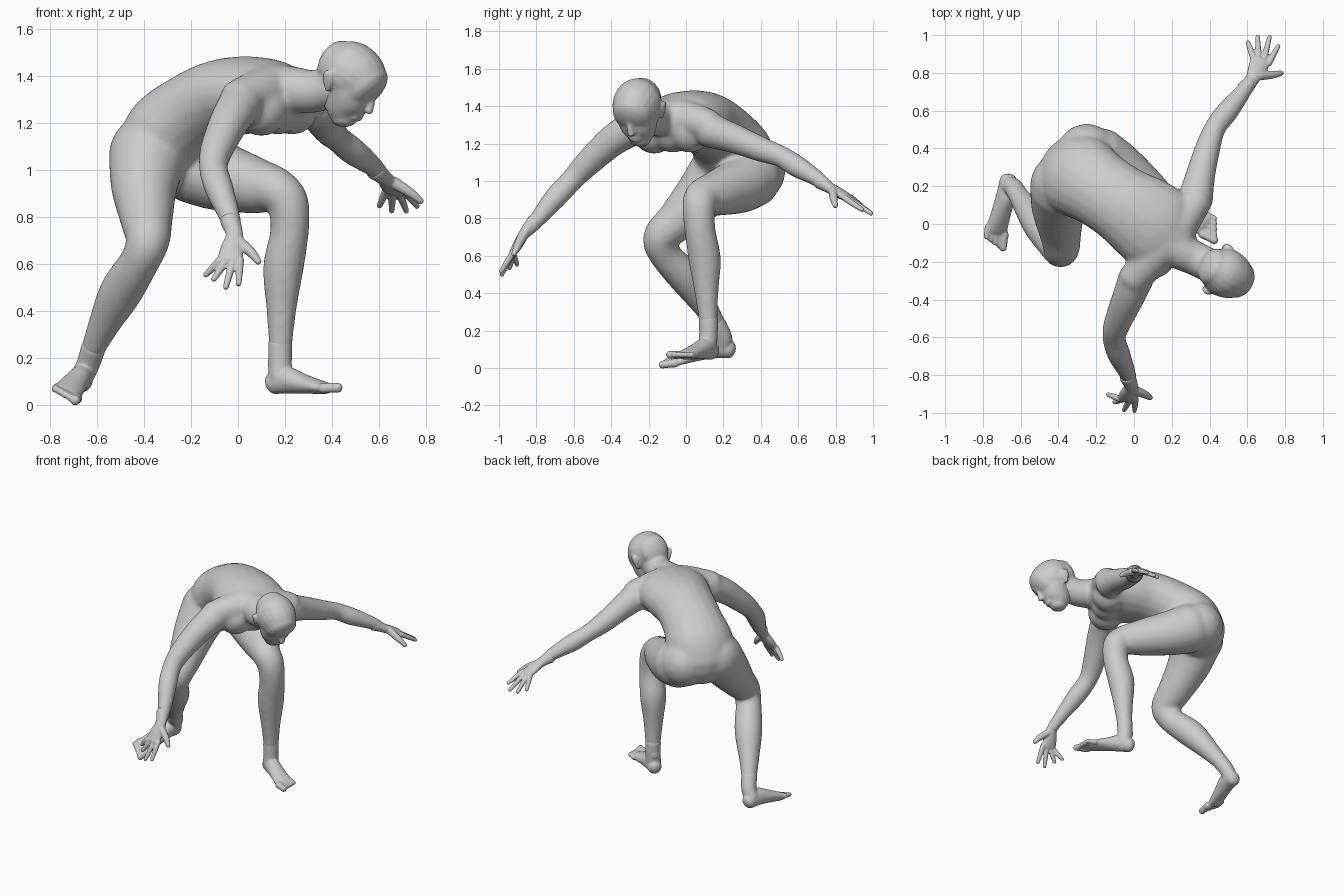
import bpy, bmesh, math
from mathutils import Vector as V

LAT = V((0.6, 0.8, 0))          # torso direction towards the left side


def tube(bm, pts, ref=LAT, cap=0.8, steps=5, n=20):
    """Smooth closed tube through (x, y, z, half_width[, half_depth]) sections."""
    P = [tuple(p) + (p[3],) if len(p) == 4 else tuple(p) for p in pts]
    ext = [P[0]] + P + [P[-1]]
    S = []
    for i in range(len(P) - 1):
        a, b, c, d = ext[i:i + 4]
        for k in range(steps):
            t = k / steps
            S.append([0.5 * (2 * q + (r - p) * t + (2 * p - 5 * q + 4 * r - s) * t * t
                             + (3 * q - p - 3 * r + s) * t ** 3) for p, q, r, s in zip(a, b, c, d)])
    S.append(list(P[-1]))
    C = [V(s[:3]) for s in S]
    T = [(C[min(i + 1, len(C) - 1)] - C[max(i - 1, 0)]).normalized() for i in range(len(C))]
    rings = []
    angs = [80, 60, 40, 20]
    for i, (s, c, t) in enumerate(zip(S, C, T)):
        ring = [(c, 1)]
        depth = cap * min(s[3], s[4])
        caps = [(math.sin(math.radians(g)) * depth, math.cos(math.radians(g))) for g in angs]
        if i == 0:
            ring = [(c - t * o, k) for o, k in caps] + ring
        if i == len(S) - 1:
            ring = ring + [(c + t * o, k) for o, k in reversed(caps)]
        side = (V(ref) - t * t.dot(V(ref))).normalized()
        up = t.cross(side)
        for cc, k in ring:
            rings.append([bm.verts.new(cc + side * (s[3] * k * math.cos(2 * math.pi * j / n))
                                       + up * (s[4] * k * math.sin(2 * math.pi * j / n))) for j in range(n)])
    faces = [bm.faces.new(rings[0]), bm.faces.new(rings[-1])]
    for r, q in zip(rings, rings[1:]):
        faces += [bm.faces.new((r[j], r[(j + 1) % n], q[(j + 1) % n], q[j])) for j in range(n)]
    bmesh.ops.recalc_face_normals(bm, faces=faces)


def ball(bm, c, r):
    """Sphere used as a soft muscle mass."""
    res = bmesh.ops.create_uvsphere(bm, u_segments=20, v_segments=12, radius=r)
    bmesh.ops.translate(bm, verts=res['verts'], vec=c)


def finish(bm, name, voxel, smooth):
    """Fuse the overlapping volumes into one smooth skin."""
    me = bpy.data.meshes.new(name)
    bm.to_mesh(me)
    bm.free()
    ob = bpy.data.objects.new(name, me)
    bpy.context.collection.objects.link(ob)
    m = ob.modifiers.new("fuse", 'REMESH')
    m.mode = 'VOXEL'
    m.voxel_size = voxel
    m.use_smooth_shade = True
    s = ob.modifiers.new("soften", 'SMOOTH')
    s.factor = 0.5
    s.iterations = smooth


# Torso, neck and limbs
bm = bmesh.new()
tube(bm, [(-.35, .30, 1.04, .20, .16), (-.29, .255, 1.155, .225, .185), (-.19, .19, 1.245, .205, .172),
          (-.07, .11, 1.305, .205, .168), (.05, .03, 1.32, .23, .165), (.16, -.05, 1.325, .225, .145),
          (.25, -.11, 1.335, .13, .1)], cap=.5)
tube(bm, [(.12, -.06, 1.34, .12), (.25, -.145, 1.34, .1), (.32, -.18, 1.335, .092), (.42, -.23, 1.36, .09)])
tube(bm, [(0, -.29, 1.30, .085), (.17, -.09, 1.345, .11), (.33, .12, 1.30, .085)], (1, 0, 0))
for c, r in [((-.25, .37, 1.05), .162), ((-.385, .21, 1.07), .165), ((-.318, .29, 1.065), .172),  # buttocks
             ((.23, .02, 1.265), .115), ((.1, -.17, 1.265), .12), ((.17, -.07, 1.26), .11)]:      # chest
    ball(bm, c, r)
# left leg, right leg
tube(bm, [(-.19, .35, 1.02, .165), (-.08, .28, .975, .15), (.07, .165, .935, .122), (.16, .09, .915, .098),
          (.212, .07, .86, .09), (.22, .075, .74, .083), (.193, .1, .58, .087), (.185, .11, .4, .064),
          (.18, .12, .24, .05), (.17, .125, .17, .048)], (.5, .86, 0))
tube(bm, [(-.385, .19, 1.06, .168), (-.4, .085, .93, .143), (-.39, -.045, .79, .113), (-.385, -.135, .70, .095),
          (-.42, -.115, .61, .085), (-.5, 0, .48, .092), (-.572, .095, .34, .068), (-.625, .17, .22, .05),
          (-.645, .2, .16, .048)], (.9, -.4, 0))
# right arm, left arm
tube(bm, [(.01, -.29, 1.28, .095), (-.035, -.4, 1.21, .085), (-.09, -.53, 1.09, .072), (-.105, -.605, 1.01, .062),
          (-.08, -.69, .92, .062), (-.035, -.79, .80, .046), (-.015, -.86, .72, .034)], (1, 0, 0))
tube(bm, [(.325, .13, 1.27, .095), (.35, .25, 1.23, .08), (.39, .4, 1.17, .068), (.43, .51, 1.13, .058),
          (.49, .59, 1.08, .06), (.57, .69, 1.02, .046), (.625, .765, .965, .034)], (1, 0, 0))
finish(bm, "body", .0115, 16)

# Head, built in its own left/forward/up axes
bm = bmesh.new()
HC, L = V((.475, -.255, 1.395)), V((.43, .903, 0)).normalized()
F = V((.76, -.36, -.54)).normalized()
U = F.cross(-L).normalized()
if U.z < 0:
    U = -U


def h(l, f, u, *r):
    return (*(HC + L * l + F * f + U * u), *r)


tube(bm, [h(0, -.09, .015, .1, .105), h(0, -.03, .02, .128, .132), h(0, .03, .018, .127, .132),
          h(0, .085, .005, .108, .115)], L, cap=.6)                                   # skull
tube(bm, [h(0, .02, .03, .12, .12), h(0, .042, -.06, .108, .102), h(0, .055, -.125, .085, .085),
          h(0, .075, -.165, .055, .055)], L, cap=.6)                                  # face and jaw
tube(bm, [h(0, .135, .005, .013), h(0, .147, -.04, .016), h(0, .158, -.072, .021, .016)], L)  # nose
tube(bm, [h(-.05, .118, .02, .02), h(0, .134, .02, .02), h(.05, .118, .02, .02)], U)          # brow
for u in (-.11, -.126):                                                              # lips
    tube(bm, [h(-.028, .122, u, .011), h(0, .132, u, .012), h(.028, .122, u, .011)], U)
for s in (1, -1):                                                                    # ears
    tube(bm, [h(s * .113, -.015, -.07, .013, .012), h(s * .128, -.03, -.03, .027, .012),
              h(s * .135, -.04, .0, .025, .012)], F)
tube(bm, [h(0, -.02, -.02, .09), (.36, -.2, 1.345, .088)], L)                        # nape
finish(bm, "head", .007, 11)


def hand(name, elbow, wrist, knuckle, side, tips, thumb):
    """Wrist, palm, four fingers (little to index) and thumb."""
    bm = bmesh.new()
    w, k, s = V(wrist), V(knuckle), V(side).normalized()
    m, e = w.lerp(k, .55), w.lerp(V(elbow), .2)
    tube(bm, [(*e, .043, .041), (*w, .037, .03), (*m, .049, .027), (*k, .055, .021)], s)
    for i, tip in enumerate(tips):
        b, t = k + s * (.029 * (i - 1.5)), V(tip)
        d = (t - b).normalized()
        tube(bm, [(*b, .0175), (*b.lerp(t, .5), .0155), (*(t - d * .01), .012)], s)
    b, t = w.lerp(k, .3) + s * .025, V(thumb)
    tube(bm, [(*b, .026), (*(b.lerp(t, .5) + s * .008), .021), (*(t - (t - b).normalized() * .012), .014)], s)
    finish(bm, name, .005, 4)


hand("right_hand", (-.105, -.62, 1.01), (-.015, -.86, .725), (-.035, -.925, .615), (1, .0, .05),
     [(-.145, -.9, .545), (-.11, -.945, .525), (-.055, -.99, .49), (.002, -.995, .505)], (.095, -.925, .6))
hand("left_hand", (.44, .53, 1.12), (.625, .765, .965), (.672, .865, .91), (.93, -.35, -.05),
     [(.6, .97, .84), (.655, 1, .82), (.72, 1, .82), (.768, .95, .84)], (.79, .8, .86))


def foot(name, shin, path, side, forward):
    """Ankle, heel to ball wedge and five toes; side points to the big toe."""
    bm = bmesh.new()
    tube(bm, shin, side)
    tube(bm, path, side)
    s, f, b = V(side).normalized(), V(forward).normalized(), V(path[-1][:3])
    for i in range(5):
        r = .024 if i == 4 else .018
        a = b + s * (.0255 * (i - 2)) + f * (-.02 + .01 * i)
        tip = a + f * (.055 + .005 * i)
        tube(bm, [(*a, r), (*a.lerp(tip, .5), r * .9), (*tip, r * .9)], s)
    finish(bm, name, .006, 10)


# left foot flat, right foot rolled onto its big-toe side
foot("left_foot", [(.18, .12, .26, .052), (.18, .12, .18, .05), (.18, .115, .12, .05)],
     [(.155, .135, .092, .046, .05), (.2, .105, .105, .05, .06), (.28, .055, .088, .054, .042),
      (.37, 0, .07, .064, .026)], (-.5, -.86, 0), (.88, -.46, .02))
foot("right_foot", [(-.617, .158, .24, .053), (-.64, .195, .17, .05), (-.665, .2, .12, .05)],
     [(-.665, .23, .1, .046, .05), (-.675, .16, .11, .05, .06), (-.7, .07, .085, .055, .044),
      (-.73, -.035, .05, .064, .026)], (.91, 0, -.41), (-.12, -1, -.12))
